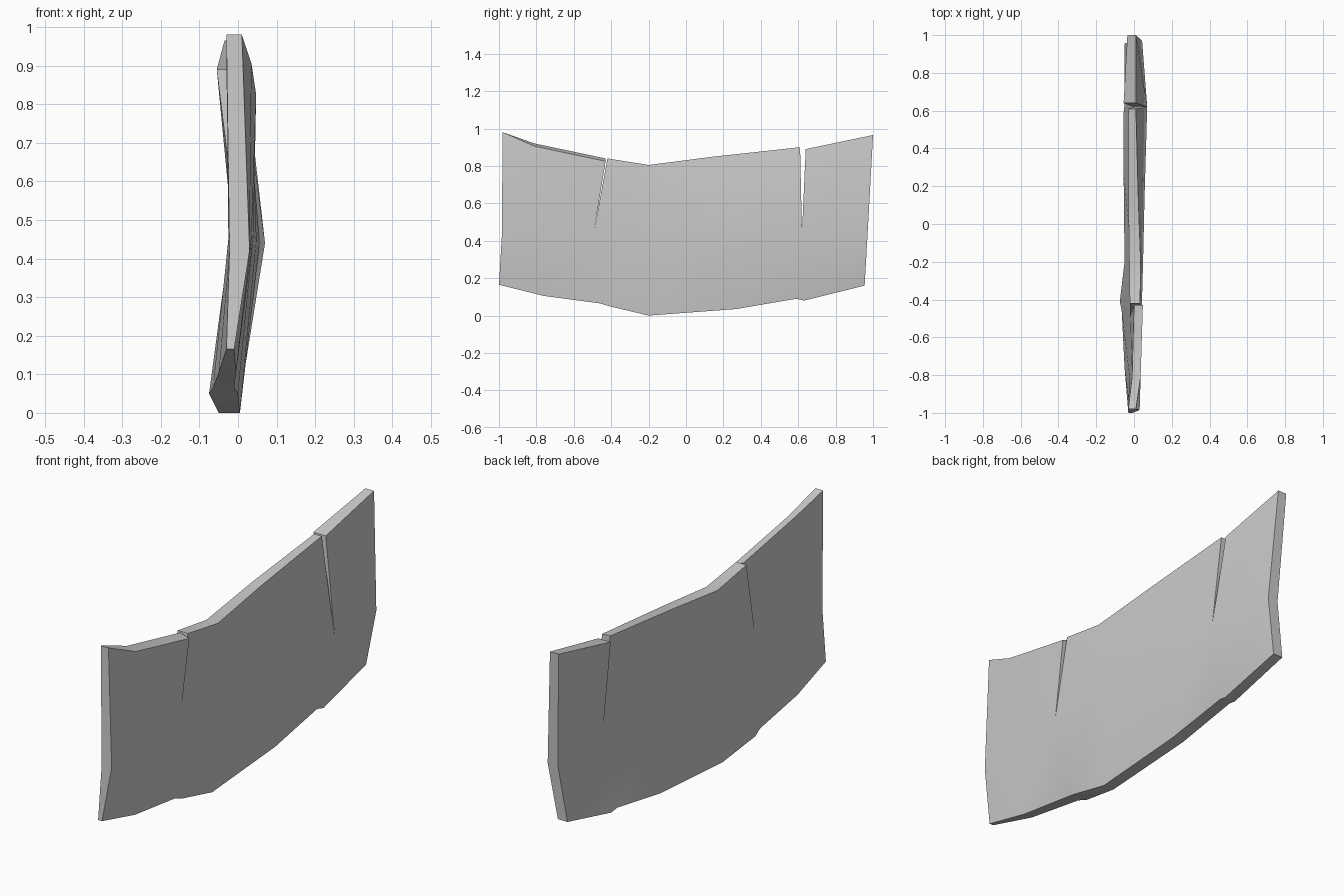
import bpy
import bmesh
import math

cube = bpy.data.objects.get("Cube")
if cube:
    bpy.data.objects.remove(cube, do_unlink=True)

# Stone colour
stone = bpy.data.materials.new("grey stone")
stone.use_nodes = True
GREY = (0.6, 0.6, 0.6, 1.0)
stone.diffuse_color = GREY
stone.node_tree.nodes["Principled BSDF"].inputs["Base Color"].default_value = GREY

# Edge profiles along the slab, in hundredths: (y, z, outer x, inner x)
top_edge = [(-98, 98, 1, -3), (-81, 92, 3.5, -1), (-43, 84, 4.7, 0),
            (-42, 84, 3.2, -2.2), (-20, 80.5, 3.5, -2.5), (15, 85, 2.2, -3),
            (61, 90, 1, -3), (64, 89, 1, -5.5), (100, 96.5, 1, -3.5)]
middle = [(-98.5, 42, 3, -2.2), (-80, 45, 3.5, -2.5), (-49, 46, 4, -2),
          (-49, 46, 4, -2), (-20, 45, 4.8, -1), (15, 44, 5.6, 0),
          (62, 44, 7, 0), (62, 44, 7, 0), (97, 42, 4.3, -1)]
bottom_edge = [(-100, 16.5, -1, -3), (-76, 10.5, -0.5, -5), (-46, 6.5, -1, -6.5),
               (-41, 5, 0, -7.5), (-20, 0, 0.5, -5), (27, 3.5, 0.5, -5.5),
               (59, 9, 0, -5.5), (63, 8, 0.5, -5), (95.5, 16, 0, -5)]
CRACKS = (2, 6)      # spans that are split from the top edge to the middle
CHAMFER_END = 2      # the front piece has its outer top edge worn lower


def build_row(bm, profile, worn=False):
    """Return the outer and inner vertices of one lengthwise edge."""
    outer, inner = [], []
    for i, (y, z, x_out, x_in) in enumerate(profile):
        drop = 1.5 if worn and 0 < i <= CHAMFER_END else 0
        outer.append(bm.verts.new((x_out / 100, y / 100, (z - drop) / 100)))
        inner.append(bm.verts.new((x_in / 100, y / 100, z / 100)))
    return outer, inner


def build_slab():
    bm = bmesh.new()
    top_o, top_i = build_row(bm, top_edge, worn=True)
    mid_o, mid_i = build_row(bm, middle)
    low_o, low_i = build_row(bm, bottom_edge)
    last = len(top_edge) - 1

    def strip(a, b, i):
        bm.faces.new((a[i], a[i + 1], b[i + 1], b[i]))

    for i in range(last):
        # Lower half and underside run unbroken
        strip(low_o, mid_o, i)
        strip(mid_i, low_i, i)
        strip(low_i, low_o, i)
        # Upper half, with walls where the cracks open
        if i in CRACKS:
            for k in (i, i + 1):
                bm.faces.new((top_o[k], top_i[k], mid_i[k], mid_o[k]))
        else:
            strip(mid_o, top_o, i)
            strip(top_i, mid_i, i)
            strip(top_o, top_i, i)
    # End faces
    for k in (0, last):
        bm.faces.new((top_o[k], top_i[k], mid_i[k], mid_o[k]))
        bm.faces.new((mid_o[k], mid_i[k], low_i[k], low_o[k]))

    bmesh.ops.remove_doubles(bm, verts=bm.verts[:], dist=0.0005)
    bmesh.ops.recalc_face_normals(bm, faces=bm.faces[:])
    mesh = bpy.data.meshes.new("cracked_slab")
    bm.to_mesh(mesh)
    bm.free()
    mesh.materials.append(stone)
    slab = bpy.data.objects.new("cracked_slab", mesh)
    bpy.context.collection.objects.link(slab)
    return slab


slab = build_slab()
bpy.ops.object.select_all(action="DESELECT")
slab.select_set(True)
bpy.context.view_layer.objects.active = slab
bpy.ops.object.shade_smooth_by_angle(angle=math.radians(30))
